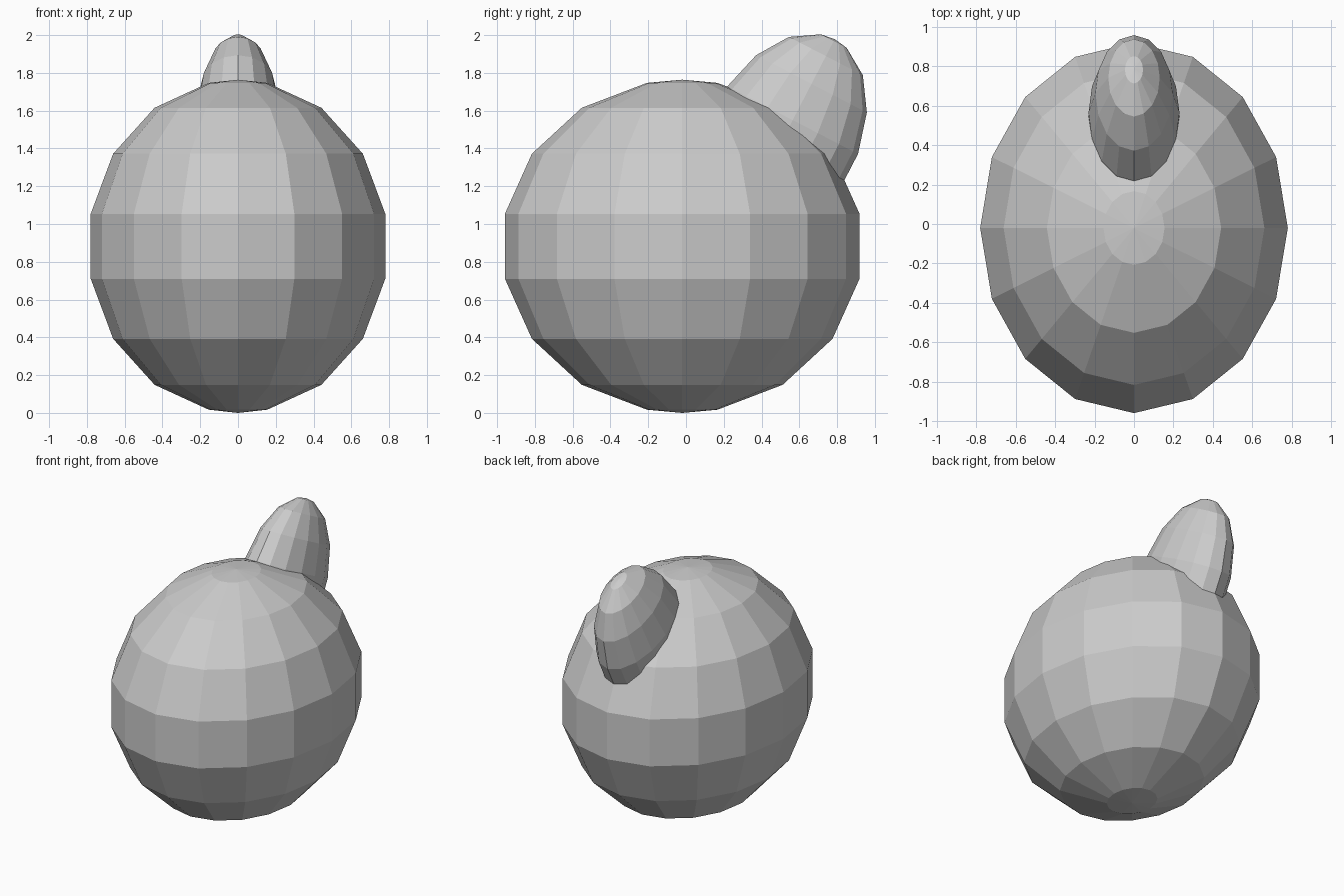
import bpy, bmesh, math
from mathutils import Matrix

if "Cube" in bpy.data.objects:
    bpy.data.objects.remove(bpy.data.objects["Cube"])

SEGMENTS, RINGS = 16, 8

grey = bpy.data.materials.new("plain grey")
grey.diffuse_color = (0.6, 0.6, 0.6, 1.0)
grey.use_nodes = True
grey.node_tree.nodes["Principled BSDF"].inputs["Base Color"].default_value = grey.diffuse_color


def ellipsoid(name, radii, centre, tilt=0.0):
    """Flat-shaded ellipsoid whose rings sit half a step away from the poles."""
    bm = bmesh.new()
    rings = []
    for i in range(RINGS):
        polar = math.pi * (i + 0.5) / RINGS
        rings.append([bm.verts.new((
            math.sin(polar) * math.cos(2 * math.pi * j / SEGMENTS),
            math.sin(polar) * math.sin(2 * math.pi * j / SEGMENTS),
            math.cos(polar))) for j in range(SEGMENTS)])
    top, bottom = bm.verts.new((0, 0, 1)), bm.verts.new((0, 0, -1))
    for j in range(SEGMENTS):
        k = (j + 1) % SEGMENTS
        bm.faces.new((top, rings[0][j], rings[0][k]))
        bm.faces.new((bottom, rings[-1][k], rings[-1][j]))
        for a, b in zip(rings, rings[1:]):
            bm.faces.new((a[j], b[j], b[k], a[k]))
    bm.transform(Matrix.Translation(centre)
                 @ Matrix.Rotation(tilt, 4, 'X')
                 @ Matrix.Diagonal((*radii, 1.0)))
    bmesh.ops.recalc_face_normals(bm, faces=bm.faces)
    mesh = bpy.data.meshes.new(name)
    bm.to_mesh(mesh)
    bm.free()
    mesh.materials.append(grey)
    obj = bpy.data.objects.new(name, mesh)
    bpy.context.collection.objects.link(obj)
    return obj


# Large round body
ellipsoid("body", (0.795, 0.957, 0.882), (0, -0.02, 0.882))

# Narrow fin leaning backwards out of the upper back
ellipsoid("back_fin", (0.235, 0.397, 0.60), (0, 0.511, 1.446),
          tilt=-math.radians(27.4))
